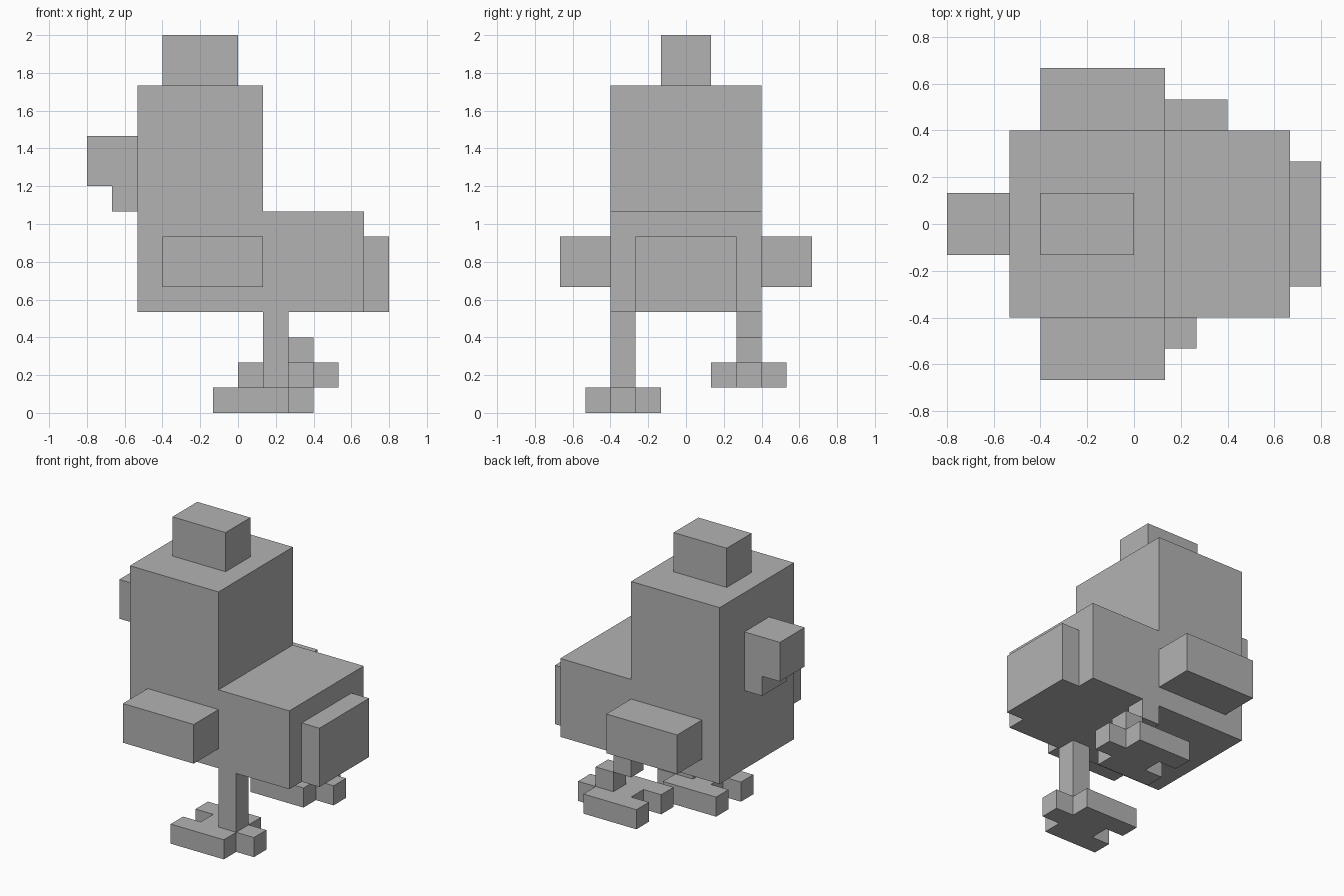
import bpy
import bmesh
from mathutils import Vector

cube = bpy.data.objects.get("Cube")
if cube:
    bpy.data.objects.remove(cube, do_unlink=True)

U = 2 / 15  # size of one block

grey = bpy.data.materials.new("plain grey")
grey.use_nodes = True
colour = (0.45, 0.45, 0.45, 1)
grey.diffuse_color = colour
grey.node_tree.nodes["Principled BSDF"].inputs["Base Color"].default_value = colour


def prism(name, outline, start, end, axis):
    """Extrude an outline: x-z outlines along y, x-y outlines along z."""
    bm = bmesh.new()
    if axis == "y":
        points = [Vector((a, start, b)) for a, b in outline]
        push = Vector((0, end - start, 0))
    else:
        points = [Vector((a, b, start)) for a, b in outline]
        push = Vector((0, 0, end - start))
    face = bm.faces.new([bm.verts.new(p * U) for p in points])
    result = bmesh.ops.extrude_face_region(bm, geom=[face], use_keep_orig=True)
    moved = [v for v in result["geom"] if isinstance(v, bmesh.types.BMVert)]
    bmesh.ops.translate(bm, verts=moved, vec=push * U)
    bmesh.ops.recalc_face_normals(bm, faces=bm.faces)
    mesh = bpy.data.meshes.new(name)
    bm.to_mesh(mesh)
    bm.free()
    mesh.materials.append(grey)
    obj = bpy.data.objects.new(name, mesh)
    bpy.context.collection.objects.link(obj)
    return obj


def box(name, x, y, z):
    outline = [(x[0], z[0]), (x[1], z[0]), (x[1], z[1]), (x[0], z[1])]
    return prism(name, outline, y[0], y[1], "y")


def foot(name, x, y, z):
    """Two side toes, a shorter middle and a heel, pointing to -x."""
    half = [(3, 0.5), (3, 0.5 + 0), (2, 0.5), (2, 1.5), (-1, 1.5), (-1, 0.5), (0, 0.5)]
    half = half[1:]
    outline = half + [(a, -b) for a, b in reversed(half)]
    prism(name, [(x + a, y + b) for a, b in outline], z, z + 1, "z")


# Body with raised neck and head
prism("body", [(-4, 4), (5, 4), (5, 8), (1, 8), (1, 13), (-4, 13)], -3, 3, "y")

# Beak with wattle below
prism("beak", [(-6, 9), (-5, 9), (-5, 8), (-4, 8), (-4, 11), (-6, 11)], -1, 1, "y")

box("comb", (-3, 0), (-1, 1), (13, 15))
box("tail", (5, 6), (-2, 2), (4, 7))

# Wings on both sides
for name, side in (("front_wing", -1), ("back_wing", 1)):
    box(name, (-3, 1), sorted((3 * side, 5 * side)), (5, 7))

# Standing leg
box("front_leg", (1, 2), (-3, -2), (1, 4))
foot("front_foot", 0, -2.5, 0)

# Lifted, stepped leg
box("back_upper_leg", (1, 2), (2, 3), (3, 4))
box("back_lower_leg", (2, 3), (2, 3), (2, 3))
foot("back_foot", 1, 2.5, 1)
